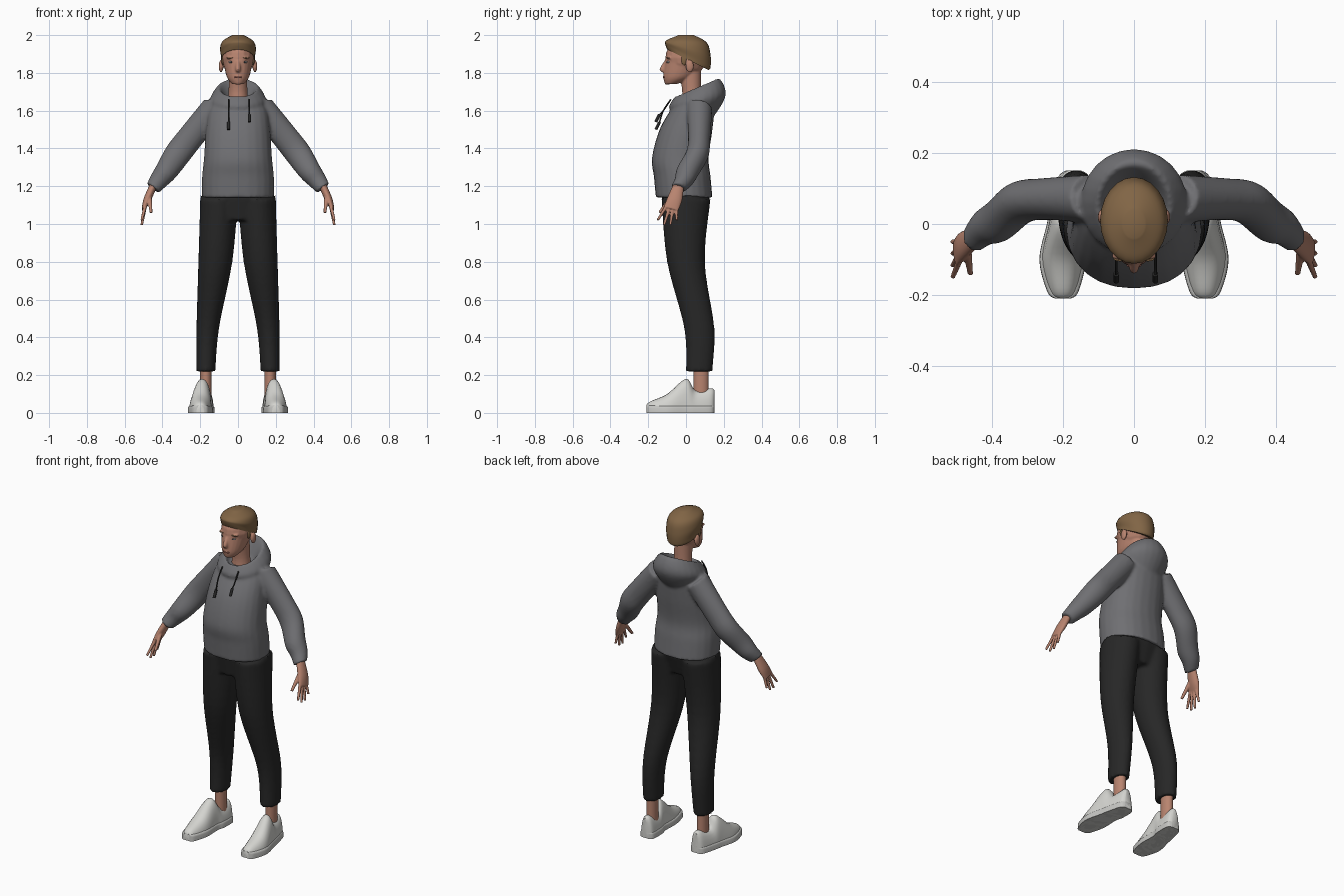
import bpy, bmesh, math
from mathutils import Vector

if "Cube" in bpy.data.objects:
    bpy.data.objects.remove(bpy.data.objects["Cube"])

UP, FORWARD = Vector((0, 0, 1)), Vector((0, 1, 0))
SIDES, STEPS = 24, 6


def material(name, red, green, blue):
    colour = (red, green, blue, 1)
    made = bpy.data.materials.new(name)
    made.use_nodes = True
    made.diffuse_color = colour
    made.node_tree.nodes["Principled BSDF"].inputs["Base Color"].default_value = colour
    return made


SKIN = material("skin", .48, .23, .16)
HAIR = material("brown_hair", .22, .13, .06)
GREY = material("grey_fleece", .16, .16, .17)
BLACK = material("black_cloth", .02, .02, .02)
WHITE = material("white_leather", .66, .66, .63)
RUBBER = material("sole_rubber", .56, .56, .54)
LIP = material("lips", .36, .13, .1)
EYE = material("eye_white", .5, .47, .46)
IRIS = material("dark_iris", .04, .05, .06)


def full_ring(x, y, z, width, depth=None, tilt=0):
    """A ring is a centre, a half width, a half depth and a tilt."""
    return Vector((x, y, z, width, width if depth is None else depth, tilt))


def spline(rings):
    """Interpolate smoothly between the rings."""
    padded = [rings[0], *rings, rings[-1]]
    path = []
    for before, start, end, after in zip(padded, padded[1:], padded[2:], padded[3:]):
        leave, arrive = (end - before) / 2, (after - start) / 2
        for step in range(STEPS):
            t = step / STEPS
            ease = t * t * (3 - 2 * t)
            path.append(start.lerp(end, ease) + leave * (t * (1 - t) ** 2) - arrive * (t * t * (1 - t)))
    return path + [rings[-1]]


def loft(bm, rings, axis=UP, power=2, both=False):
    """Skin a row of superellipse rings square to the axis, on one or both sides of the body."""
    path = spline([full_ring(*ring) for ring in rings])
    along = Vector(axis).normalized()
    reference = UP if axis == FORWARD else FORWARD
    deep = (reference - along * reference.dot(along)).normalized()
    wide = deep.cross(along)
    for side in ((1, -1) if both else (1,)):
        loops = []
        for x, y, z, width, depth, tilt in path:
            loop = []
            for k in range(SIDES):
                angle = math.tau * k / SIDES
                across, back = (math.copysign(abs(f) ** (2 / power), f)
                                for f in (math.cos(angle), math.sin(angle)))
                point = (Vector((x, y, z)) + wide * (width * across)
                         + (deep + along * tilt) * (depth * back))
                point.x *= side
                loop.append(bm.verts.new(point))
            loops.append(loop)
        for lower, upper in zip(loops, loops[1:]):
            for k in range(SIDES):
                bm.faces.new((lower[k - 1], lower[k], upper[k], upper[k - 1]))
        bm.faces.new(loops[0])
        bm.faces.new(loops[-1])


def ball(bm, centre, radii, both=False):
    for side in ((1, -1) if both else (1,)):
        verts = bmesh.ops.create_uvsphere(bm, u_segments=16, v_segments=10, radius=1)["verts"]
        bmesh.ops.scale(bm, vec=radii, verts=verts)
        x, y, z = centre
        bmesh.ops.translate(bm, vec=(x * side, y, z), verts=verts)


def finish(name, bm, mat, voxel=0):
    """Turn the mesh into a smooth object; a voxel size fuses its parts together."""
    bmesh.ops.recalc_face_normals(bm, faces=bm.faces)
    mesh = bpy.data.meshes.new(name)
    bm.to_mesh(mesh)
    bm.free()
    mesh.materials.append(mat)
    part = bpy.data.objects.new(name, mesh)
    bpy.context.collection.objects.link(part)
    if voxel:
        fuse = part.modifiers.new("fuse", 'REMESH')
        fuse.mode = 'VOXEL'
        fuse.voxel_size = voxel
        fuse.use_smooth_shade = True
        soften = part.modifiers.new("soften", 'SMOOTH')
        soften.iterations = 4
    else:
        bpy.ops.object.select_all(action='DESELECT')
        part.select_set(True)
        bpy.context.view_layer.objects.active = part
        bpy.ops.object.shade_smooth_by_angle(angle=math.radians(45))


# Hoodie: body, sleeves and the lowered hood
bm = bmesh.new()
loft(bm, [(0, -.01, 1.14, .19, .15), (0, -.02, 1.25, .19, .15), (0, -.03, 1.35, .18, .15),
          (0, 0, 1.5, .17, .14), (0, .04, 1.62, .15, .11), (0, .05, 1.66, .1, .08)], power=2.2)
loft(bm, [(.12, .07, 1.62, .07), (.25, .07, 1.46, .07, .06), (.32, .06, 1.37, .07, .06),
          (.38, .01, 1.28, .06), (.42, -.01, 1.23, .05), (.45, -.04, 1.19, .04)],
     axis=(.3, -.1, -.4), both=True)
loft(bm, [(0, .04, 1.56, .1), (0, .06, 1.65, .15, .15, .2), (0, .06, 1.72, .11, .12, .4),
          (0, .05, 1.71, .09, .1, .4), (0, .03, 1.65, .06, .07, .2)])
finish("hoodie", bm, GREY, voxel=.009)

# Drawstrings: a thin cord with a thicker end
bm = bmesh.new()
for x, low in ((-.05, 1.5), (.06, 1.54)):
    slope = (0, -.3, -1)
    loft(bm, [(x, -.08, 1.66, .004), (x, -.12, 1.6, .004), (x, -.14, low + .04, .004)], slope)
    loft(bm, [(x, -.14, low + .04, .008), (x, -.16, low, .008)], slope)
finish("drawstrings", bm, BLACK)

# Trousers: two legs and the hips
bm = bmesh.new()
loft(bm, [(.17, .07, .22, .05, .07), (.16, .07, .45, .06, .08), (.12, 0, .8, .09, .1),
          (.1, 0, 1.13, .1, .13)], both=True)
loft(bm, [(0, -.01, 1.02, .18, .1), (0, 0, 1.15, .2, .13)])
finish("trousers", bm, BLACK, voxel=.01)

# Ankles
bm = bmesh.new()
loft(bm, [(.17, .08, .08, .03, .04), (.17, .08, .25, .03, .04)], both=True)
finish("ankles", bm, SKIN)

# Shoes: half rings from toe to heel, with a wider low copy as the sole
shoe = [(.2, -.21, 0, .02, .04), (.2, -.19, 0, .04, .06), (.2, -.1, 0, .06, .1), (.19, 0, 0, .05, .18),
        (.18, .05, 0, .05, .12), (.17, .13, 0, .04, .13), (.17, .15, 0, .02, .12)]
sole = [(x, y, z, width * 1.1, .04) for x, y, z, width, height in shoe]
for name, rings, mat, power in (("shoe_uppers", shoe, WHITE, 2.3), ("shoe_soles", sole, RUBBER, 6)):
    bm = bmesh.new()
    loft(bm, rings, FORWARD, power, both=True)
    for vert in bm.verts:
        vert.co.z = max(vert.co.z, 0)
    finish(name, bm, mat)

# Hands: palm, four fanned fingers and thumb
bm = bmesh.new()
loft(bm, [(.45, -.04, 1.2, .02, .03), (.48, -.06, 1.13, .02, .04), (.5, -.08, 1.08, .01, .04)],
     axis=(.3, -.3, -1), both=True)
for finger in range(4):
    fan = finger / 3
    root_y, tip_y = -.1 + .05 * fan, -.15 + .1 * fan
    tip_z = 1.02 - .03 * math.sin(math.pi * fan)
    loft(bm, [(.49, root_y, 1.1, .01), (.51, tip_y, tip_z, .007)], axis=(.2, -.2, -1), both=True)
loft(bm, [(.47, -.07, 1.15, .013), (.46, -.14, 1.06, .008)], axis=(0, -.7, -.8), both=True)
finish("hands", bm, SKIN, voxel=.004)

# Head: neck, jaw, nose, skull, lips, chin, brows and ears
bm = bmesh.new()
loft(bm, [(0, .03, 1.6, .06), (0, .03, 1.7, .05), (0, .02, 1.82, .05, .06)])
loft(bm, [(0, -.08, 1.74, .03), (0, -.04, 1.78, .06, .08), (0, 0, 1.87, .08, .11)])
loft(bm, [(0, -.1, 1.87, .01), (0, -.12, 1.82, .014, .02), (0, -.11, 1.8, .01)])
ball(bm, (0, 0, 1.88), (.086, .11, .1))
ball(bm, (0, -.11, 1.78), (.02, .012, .012))
ball(bm, (0, -.1, 1.75), (.02, .015, .012))
ball(bm, (.04, -.09, 1.88), (.024, .012, .007), both=True)
ball(bm, (.09, .02, 1.835), (.012, .022, .034), both=True)
finish("head", bm, SKIN, voxel=.005)

# Face details, mirrored about the nose
for name, mat, centre, radii in (
        ("eyes", EYE, (.036, -.09, 1.857), (.014, .012, .006)),
        ("irises", IRIS, (.036, -.099, 1.857), (.005, .005, .005)),
        ("mouth", LIP, (.008, -.112, 1.777), (.014, .011, .006)),
        ("eyebrows", HAIR, (.04, -.097, 1.88), (.018, .008, .003))):
    bm = bmesh.new()
    ball(bm, centre, radii, both=True)
    finish(name, bm, mat)

# Short hair with a hairline that slopes to the nape, and sideburns
bm = bmesh.new()
loft(bm, [(0, .01, 1.87, .09, .11, -.5), (0, .01, 1.89, .09, .12, -.5), (0, .01, 1.93, .095, .12, -.3),
          (0, .01, 1.97, .08, .1, -.1), (0, 0, 2, .03, .04)])
ball(bm, (.08, -.01, 1.87), (.008, .015, .03), both=True)
finish("hair", bm, HAIR)
